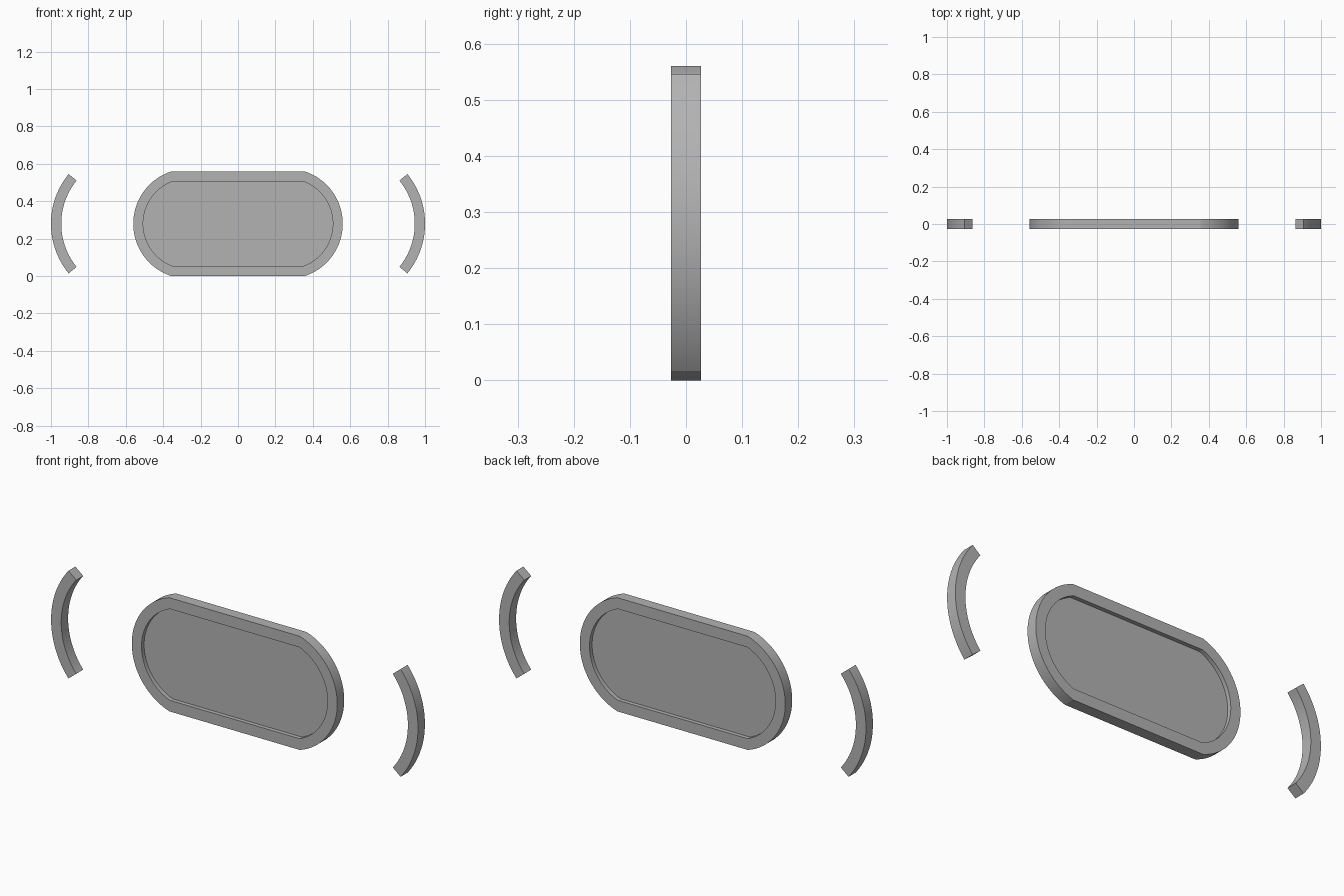
import bpy, bmesh
from math import sin, cos, asin, radians, pi

cube = bpy.data.objects.get("Cube")
if cube:
    bpy.data.objects.remove(cube, do_unlink=True)

MID_Z = 0.28      # height of the horizontal centre line
HALF_DEPTH = 0.027

grey = bpy.data.materials.new("grey")
grey.use_nodes = True
colour = (0.45, 0.45, 0.45, 1)
grey.diffuse_color = colour
grey.node_tree.nodes["Principled BSDF"].inputs["Base Color"].default_value = colour


def arc(cx, radius, half_angle, mid_angle=0, steps=40):
    """Points of a circular arc about (cx, MID_Z) in the xz plane."""
    angles = [mid_angle + half_angle * (2 * i / steps - 1) for i in range(steps + 1)]
    return [(cx + radius * cos(a), MID_Z + radius * sin(a)) for a in angles]


def rounded_slab(radius, half_height):
    """Flat top and bottom joined by a bulging arc at each end."""
    half_angle = asin(half_height / radius)
    return arc(0.266, radius, half_angle) + arc(-0.266, radius, half_angle, pi)


def build(name, outer, inner=None, half_depth=HALF_DEPTH):
    """Extrude an outline along y, or a ring between two matching outlines."""
    bm = bmesh.new()
    n = len(outer)
    rows = [[bm.verts.new((x, y, z)) for x, z in loop]
            for loop in ([outer, inner] if inner else [outer])
            for y in (-half_depth, half_depth)]
    if inner:
        front_out, back_out, front_in, back_in = rows
        pairs = [(front_out, back_out), (back_out, back_in),
                 (back_in, front_in), (front_in, front_out)]
    else:
        pairs = [(rows[0], rows[1])]
        bm.faces.new(rows[0])
        bm.faces.new(rows[1])
    for a, b in pairs:
        for i in range(n):
            j = (i + 1) % n
            bm.faces.new((a[i], a[j], b[j], b[i]))
    bmesh.ops.recalc_face_normals(bm, faces=bm.faces)
    mesh = bpy.data.meshes.new(name)
    bm.to_mesh(mesh)
    bm.free()
    mesh.materials.append(grey)
    obj = bpy.data.objects.new(name, mesh)
    bpy.context.collection.objects.link(obj)
    bpy.ops.object.select_all(action='DESELECT')
    obj.select_set(True)
    bpy.context.view_layer.objects.active = obj
    bpy.ops.object.shade_smooth_by_angle(angle=radians(15))
    return obj


# Raised rim and the thin panel set midway inside it
inner_outline = rounded_slab(0.241, 0.225)
build("rim", rounded_slab(0.294, 0.28), inner_outline)
build("panel", inner_outline, half_depth=0.007)

# Curved bracket on each side
for side, cx, facing in (("left", 0.58, 0), ("right", -0.58, pi)):
    half_angle = radians(39.2)
    outline = (arc(cx, 0.42, half_angle, facing)
               + arc(cx, 0.365, half_angle, facing)[::-1])
    build(side + "_bracket", outline)
